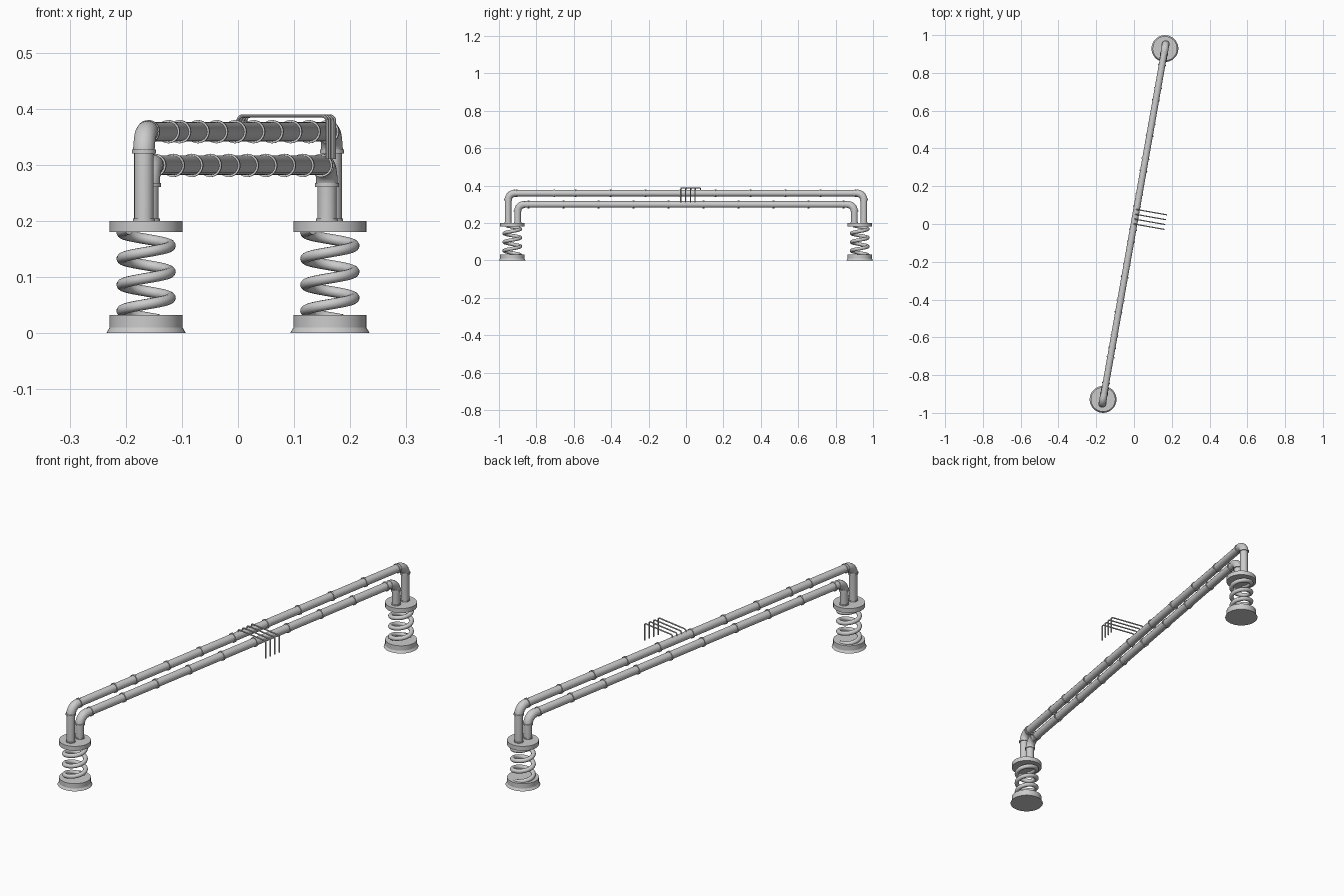
import bpy
from math import sin, cos, pi, radians
from mathutils import Matrix, Vector

if "Cube" in bpy.data.objects:
    bpy.data.objects.remove(bpy.data.objects["Cube"])

# Built along local Y, then turned 10 degrees about Z
TURN = Matrix.Rotation(radians(-10), 4, 'Z')


def finish(o, name):
    o.name = name
    bpy.ops.object.select_all(action='DESELECT')
    o.select_set(True)
    bpy.context.view_layer.objects.active = o
    if o.type == 'CURVE':
        bpy.ops.object.convert(target='MESH')
        o = bpy.context.view_layer.objects.active
    bpy.ops.object.shade_smooth_by_angle(angle=radians(35))
    o.matrix_world = TURN @ o.matrix_world
    return o


def tube(name, pts, r, sides=6):
    c = bpy.data.curves.new(name, 'CURVE')
    c.dimensions = '3D'
    c.bevel_depth = r
    c.bevel_resolution = sides
    c.use_fill_caps = True
    s = c.splines.new('POLY')
    s.points.add(len(pts) - 1)
    for p, q in zip(s.points, pts):
        p.co = (*q, 1)
    o = bpy.data.objects.new(name, c)
    bpy.context.collection.objects.link(o)
    return finish(o, name)


def disc(name, loc, r, h, r2=None, axis='Z', verts=32):
    bpy.ops.mesh.primitive_cone_add(vertices=verts, radius1=r, radius2=r if r2 is None else r2,
                                    depth=h, location=loc)
    o = bpy.context.object
    if axis == 'Y':
        o.matrix_world = Matrix.Translation(loc) @ Matrix.Rotation(pi / 2, 4, 'X')
    return finish(o, name)


def rounded(corners, r, n=8):
    # polyline with right-angle corners replaced by arcs
    v = [Vector(p) for p in corners]
    out = [v[0]]
    for a, b, c in zip(v, v[1:], v[2:]):
        d1, d2 = (a - b).normalized(), (c - b).normalized()
        centre = b + (d1 + d2) * r
        for i in range(n + 1):
            t = i / n * pi / 2
            out.append(centre - d2 * r * cos(t) - d1 * r * sin(t))
    return out + [v[-1]]


# Spring supports
END, PITCH = 0.943, 0.0465
for side in (-1, 1):
    y = side * END
    tag = 'front' if side < 0 else 'back'
    disc(tag + '_foot_flare', (0, y, 0.005), 0.071, 0.01, 0.065, verts=48)
    disc(tag + '_foot', (0, y, 0.021), 0.065, 0.022, verts=48)
    disc(tag + '_top_plate', (0, y, 0.19), 0.065, 0.02, verts=48)
    coil = []
    for i in range(-20, 64):
        a = i / 24 * 2 * pi
        z = 0.063 + a / (2 * pi) * PITCH
        a += radians(10)
        coil.append((0.0435 * cos(a), y + 0.0435 * sin(a), z))
    tube(tag + '_spring', coil, 0.0095, 4)

# Pipes: name, upright position, height, ring positions
R, BEND = 0.0175, 0.038
upper_rings = [0.92 - 0.19 * k for k in range(9)] + [-0.715, -0.92]
lower_rings = [0.095 * k for k in range(-9, 10, 2)]
for name, e, h, rings in (('upper', 0.966, 0.359, upper_rings),
                          ('lower', 0.914, 0.299, lower_rings)):
    tube(name + '_pipe', rounded([(0, -e, 0.195), (0, -e, h), (0, e, h), (0, e, 0.195)], BEND), R)
    for s in rings:
        disc(name + '_pipe_ring', (0, s, h), 0.0207, 0.007, axis='Y')
    for side in (-1, 1):
        y = side * e
        disc(name + '_upright_ring', (0, y, h - 0.035), 0.0215, 0.007)
        disc(name + '_upright_collar', (0, y, 0.202), 0.0195, 0.005)
        elbow = rounded([(0, y, h - BEND), (0, y, h), (0, y - side * BEND, h)], BEND - 0.0001)
        tube(name + '_elbow', elbow, 0.0195)

# Hooked wires hanging out from the middle
for k in range(4):
    s = 0.026 * k
    tube('wire_hook', rounded([(0, s, 0.36), (0, s, 0.387), (0.161, s, 0.387), (0.161, s, 0.31)],
                              0.009, 5), 0.003, 2)
